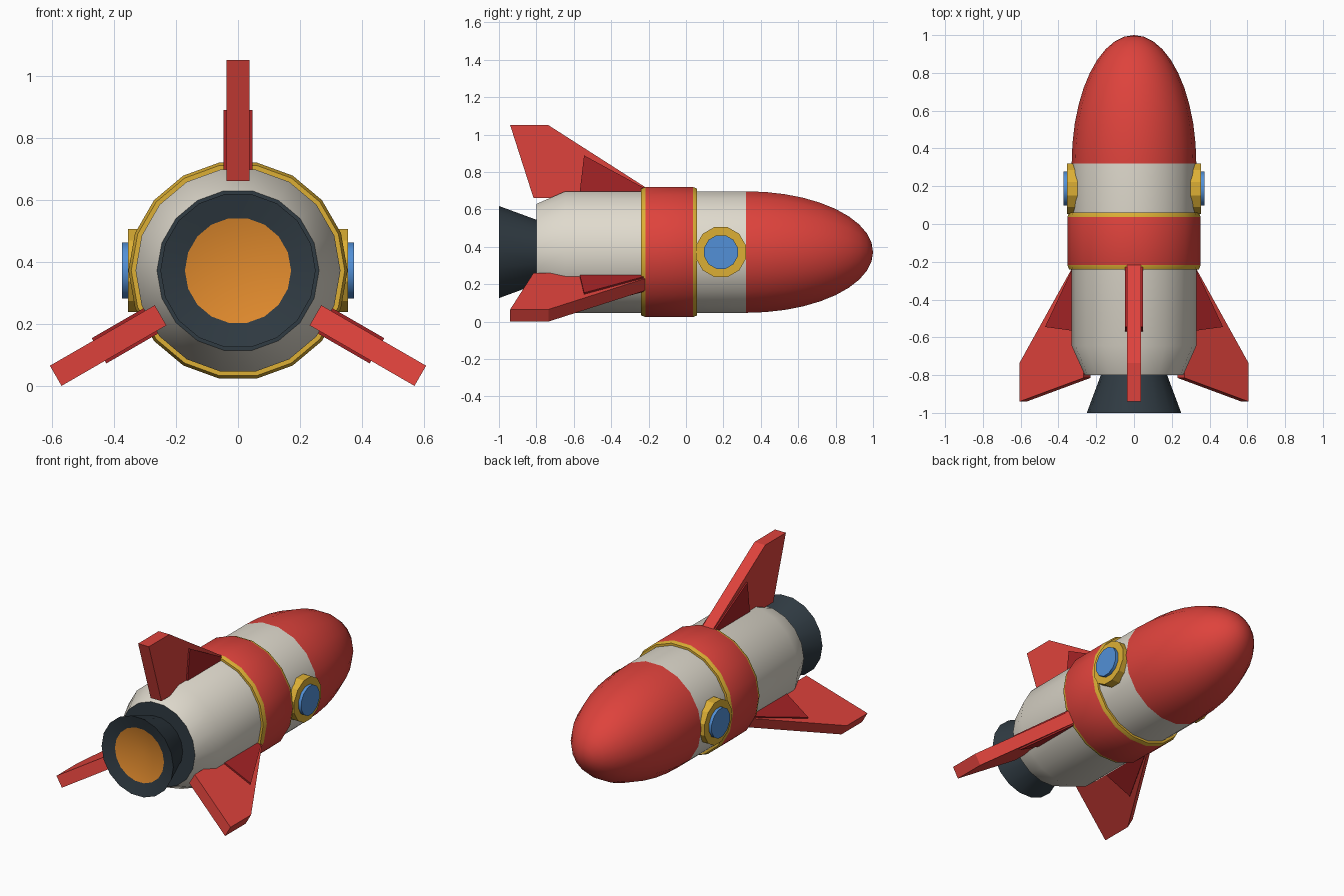
import bpy, bmesh, math
from mathutils import Matrix, Vector

if "Cube" in bpy.data.objects:
    bpy.data.objects.remove(bpy.data.objects["Cube"])

AXIS_Z = 0.372   # height of the long axis
SIDES = 18


def material(name, rgb):
    m = bpy.data.materials.new(name)
    m.diffuse_color = (*rgb, 1)
    m.use_nodes = True
    m.node_tree.nodes["Principled BSDF"].inputs["Base Color"].default_value = m.diffuse_color
    return m


RED = material("red", (0.73, 0.055, 0.045))
DARK_RED = material("dark red", (0.38, 0.017, 0.019))
WHITE = material("warm white", (0.74, 0.70, 0.61))
GOLD = material("gold", (0.72, 0.43, 0.035))
BLUE = material("window blue", (0.085, 0.28, 0.68))
DARK = material("charcoal", (0.029, 0.043, 0.055))
ORANGE = material("glow orange", (0.76, 0.26, 0.027))


def finish(name, bm, mats, smooth_angle=None):
    """Turn a bmesh into an object; edges steeper than the angle stay sharp."""
    bmesh.ops.recalc_face_normals(bm, faces=bm.faces)
    if smooth_angle:
        for f in bm.faces:
            f.smooth = True
        for e in bm.edges:
            e.smooth = e.calc_face_angle(0) < math.radians(smooth_angle)
    me = bpy.data.meshes.new(name)
    bm.to_mesh(me)
    bm.free()
    for m in mats:
        me.materials.append(m)
    ob = bpy.data.objects.new(name, me)
    bpy.context.collection.objects.link(ob)
    return ob


def lathe(name, profile, mats, slots, sides=SIDES, matrix=None, phase=0.0, angle=32):
    """Revolve (position along y, radius) points; slots = material per segment."""
    bm = bmesh.new()
    rings = []
    for y, r in profile:
        if r == 0:
            rings.append([bm.verts.new((0, y, 0))] * sides)
            continue
        ring = []
        for i in range(sides):
            a = 2 * math.pi * i / sides + phase
            ring.append(bm.verts.new((r * math.cos(a), y, r * math.sin(a))))
        rings.append(ring)
    for a, b, slot in zip(rings, rings[1:], slots):
        for i in range(sides):
            j = (i + 1) % sides
            corners = list(dict.fromkeys((a[i], a[j], b[j], b[i])))
            bm.faces.new(corners).material_index = slot
    bm.transform(matrix or Matrix.Translation((0, 0, AXIS_Z)))
    return finish(name, bm, mats, angle)


def plate(name, outline, thickness, spin, mat):
    """Upright slab from (y, radius) points, turned about the long axis."""
    bm = bmesh.new()
    face = bm.faces.new([bm.verts.new((-thickness / 2, y, r)) for y, r in outline])
    out = bmesh.ops.extrude_face_region(bm, geom=[face])["geom"]
    bmesh.ops.translate(bm, vec=Vector((thickness, 0, 0)),
                        verts=[v for v in out if isinstance(v, bmesh.types.BMVert)])
    bm.transform(Matrix.Translation((0, 0, AXIS_Z)) @ Matrix.Rotation(spin, 4, 'Y'))
    return finish(name, bm, [mat])


# Hull: dark end cap, tapered tail, white cylinder, red rounded nose
nose = []
for k in range(1, 11):
    t = math.radians(9 * k)
    nose.append((0.32 + 0.68 * math.sin(t), 0.33 * math.cos(t) if k < 10 else 0))
hull = [(-0.8, 0), (-0.8, 0.261), (-0.645, 0.33), (0.32, 0.33)] + nose
lathe("hull", hull, [WHITE, RED, DARK], [2, 0, 0] + [1] * 10)

# Raised middle band with gold trims on both rims
band = [(-0.24, 0.31), (-0.24, 0.344), (-0.217, 0.353),
        (0.037, 0.353), (0.06, 0.344), (0.06, 0.31)]
lathe("middle_band", band, [RED, GOLD], [1, 1, 0, 1, 1])

# Engine nozzle with glowing cavity
nozzle = [(-0.78, 0), (-0.78, 0.168), (-1.0, 0.25), (-0.98, 0.171), (-0.94, 0)]
lathe("engine_nozzle", nozzle, [DARK, ORANGE], [0, 0, 0, 1])

# Three tail fins, each with a thicker dark root gusset
fin = [(-0.94, 0.678), (-0.735, 0.678), (-0.21, 0.342), (-0.21, 0.288), (-0.815, 0.288)]
gusset = [(-0.545, 0.517), (-0.21, 0.335), (-0.21, 0.29), (-0.572, 0.29)]
for label, deg in (("top", 0), ("right", 120), ("left", 240)):
    plate(label + "_fin", fin, 0.075, math.radians(deg), RED)
    plate(label + "_fin_gusset", gusset, 0.094, math.radians(deg), DARK_RED)

# Round portholes on both sides
for label, turn in (("right", -90), ("left", 90)):
    place = Matrix.Translation((0, 0.187, AXIS_Z)) @ Matrix.Rotation(math.radians(turn), 4, 'Z')
    lathe(label + "_window_frame", [(0.25, 0), (0.25, 0.138), (0.354, 0.138), (0.354, 0)],
          [GOLD], [0, 0, 0], 12, place, math.radians(15), 25)
    lathe(label + "_window_glass", [(0.3, 0), (0.3, 0.093), (0.373, 0.093), (0.373, 0)],
          [BLUE], [0, 0, 0], 12, place, math.radians(15), 32)
